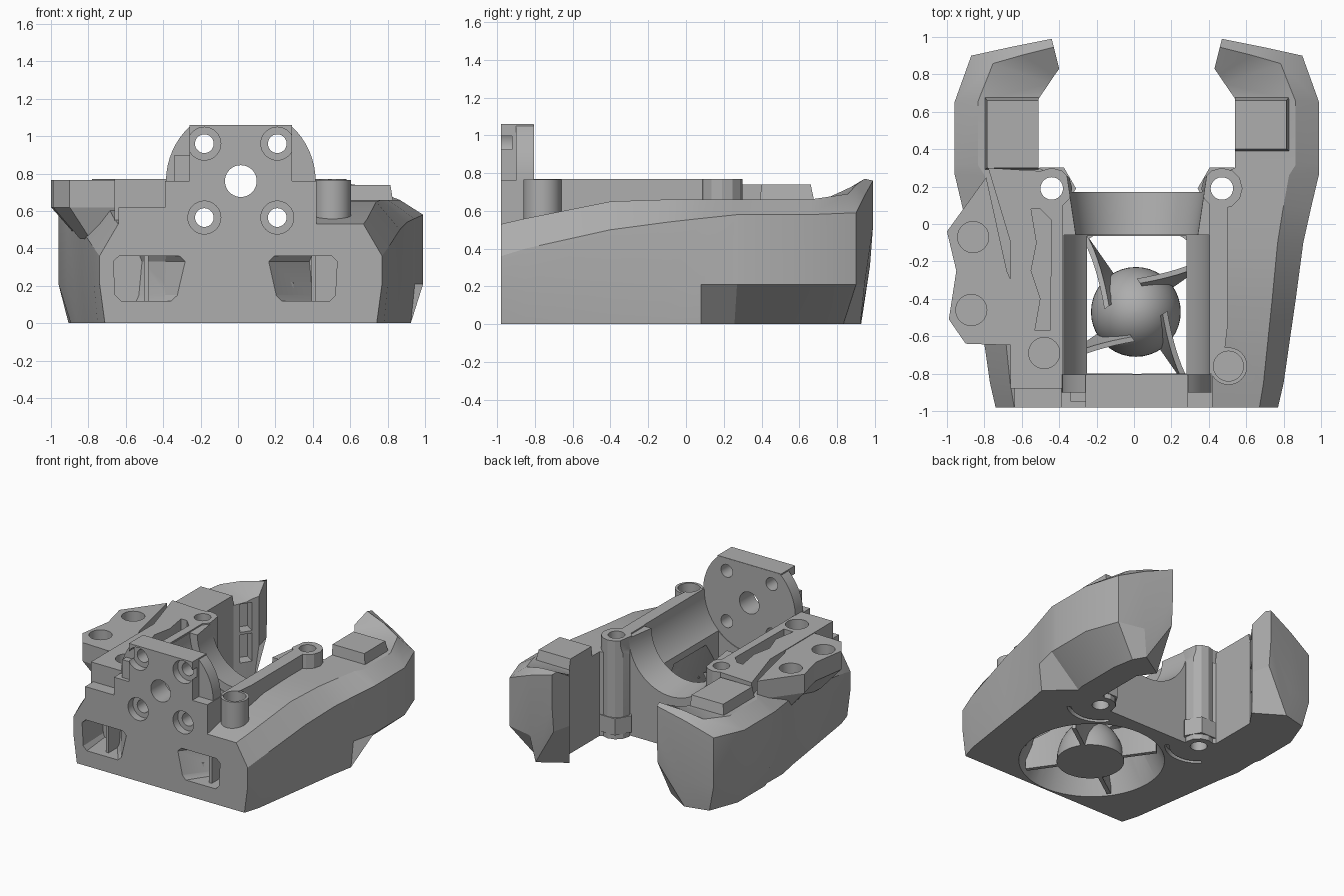
import bpy, bmesh
from math import sin, cos, pi, radians, atan2
from mathutils import Matrix, Vector

if "Cube" in bpy.data.objects:
    bpy.data.objects.remove(bpy.data.objects["Cube"])

grey = bpy.data.materials.new("plain grey")
grey.use_nodes = True
grey.diffuse_color = (0.42, 0.42, 0.42, 1)
grey.node_tree.nodes["Principled BSDF"].inputs["Base Color"].default_value = (0.42, 0.42, 0.42, 1)

CX = 0.015   # symmetry plane of the mount
parts = []
cutters = []


def finish(name, bm, cutter=False):
    bmesh.ops.recalc_face_normals(bm, faces=bm.faces)
    me = bpy.data.meshes.new(name)
    bm.to_mesh(me)
    bm.free()
    me.materials.append(grey)
    ob = bpy.data.objects.new(name, me)
    bpy.context.collection.objects.link(ob)
    ob.hide_render = cutter
    (cutters if cutter else parts).append(ob)


def loft(name, rings, cutter=False):
    """Skin a list of closed rings and cap both ends."""
    bm = bmesh.new()
    vs = [[bm.verts.new(p) for p in r] for r in rings]
    n = len(vs[0])
    for a, b in zip(vs, vs[1:]):
        for i in range(n):
            j = (i + 1) % n
            bm.faces.new((a[i], a[j], b[j], b[i]))
    bm.faces.new(vs[0])
    bm.faces.new(vs[-1])
    finish(name, bm, cutter)


def prism(name, pts, lo, hi, axis="z", cutter=False, top=None):
    """Extrude a 2D outline along z, or along y with the outline in x and z."""
    def put(p, h):
        return (p[0], p[1], h) if axis == "z" else (p[0], h, p[1])
    loft(name, [[put(p, lo) for p in pts], [put(p, hi) for p in top or pts]], cutter)


def rect(x0, x1, y0, y1):
    return [(x0, y0), (x1, y0), (x1, y1), (x0, y1)]


def circle(x, y, r, n=40):
    return [(x + r * cos(2 * pi * i / n), y + r * sin(2 * pi * i / n)) for i in range(n)]


def flip(pts, s):
    return [(CX + s * x, y) for x, y in pts]


# Central body
prism("central_body", rect(CX - .405, CX + .405, -.98, .17), 0, .76)

# Motor plate: rounded rear disc and narrower front slab
arc = [(.4 * cos(radians(a)), .76 + .4 * sin(radians(a))) for a in range(0, 49, 6)]
disc = arc + [(-x, z) for x, z in reversed(arc)] + [(-.4, .5), (.4, .5)]
prism("motor_plate", flip(disc, 1), -.9, -.805, "y")
prism("motor_plate_front", rect(CX - .275, CX + .275, .5, 1.06), -.98, -.806, "y")
prism("motor_plate_rib", rect(-.34, -.25, .5, .9), -.95, -.85, "y")

# Side shells that continue into hooked arms:
# inner xy, outer xy, bottom z, bottom width, shoulder z, top z, inner edge drop
stations = [
    (.40, -.98, .755, -.98, 0, .92, .36, .53, 0), (.40, -.85, .785, -.85, 0, .95, .40, .56, 0),
    (.40, -.40, .85, -.40, 0, .96, .50, .65, 0), (.40, -.10, .89, -.10, 0, .97, .54, .66, 0),
    (.40, .08, .93, .08, 0, .96, .56, .66, 0), (.40, .24, .975, .27, 0, .55, .58, .66, 0),
    (.525, .30, .975, .32, 0, .45, .58, .66, 0), (.525, .67, .975, .65, 0, .45, .58, .66, 0),
    (.47, .75, .885, .90, 0, .55, .59, .69, .02), (.44, .795, .68, .945, 0, .85, .68, .74, .05),
    (.415, .83, .455, .99, .31, .9, .76, .77, .07)]
for s, side in ((1, "left"), (-1, "right")):
    rings = []
    for xi, yi, xo, yo, zb, tb, zu, zt, drop in stations:
        def at(t, z):
            return (CX + s * (xi + (xo - xi) * t), yi + (yo - yi) * t, z)
        width = tb if s > 0 else max(tb, .88)
        rings.append([at(0, zb), at(width, zb), at(1, zb + .21), at(1, zu), at(.72, zt), at(0, zt - drop)])
    loft(side + "_arm", rings)

    # Raised pad on the arm
    y0 = .38 if s > 0 else .28
    prism(side + "_arm_pad", flip(rect(.525, .83, y0, .70), s), .55, .74,
          top=flip(rect(.525, .80, y0 + .02, .66), s))

    # Rear screw post with a faceted foot and gusset
    prism(side + "_rear_post", circle(CX + s * .455, .19, .11, 12), 0, .77)
    prism(side + "_post_foot", circle(CX + s * .455, .19, .13, 6), .04, .17)
    prism(side + "_post_gusset", flip([(.36, .02), (.45, .02), (.45, .29), (.37, .18)], s), 0, .66)
    prism("post_hole_cut", circle(CX + s * .455, .19, .06), -.1, .9, cutter=True)

    # Curved groove in the base around the post
    groove = [(.455 + r * cos(radians(a)), .19 + r * sin(radians(a)))
              for r, angles in ((.21, range(215, 316, 10)), (.24, range(315, 214, -10))) for a in angles]
    prism("groove_cut", flip(groove, s), -.1, .04, cutter=True)

    # Paired outlet slots in the hook face
    ang = atan2(.16, -.11 * s)
    for z0, z1 in ((.20, .42), (.44, .66)):
        rot = Matrix.Rotation(ang, 2)
        pts = [rot @ Vector(p) for p in rect(-.045, .045, -.09, .09)]
        prism("outlet_cut", [(CX + s * .47 + p.x, .75 + p.y) for p in pts], z0, z1, cutter=True)

# Left rail with its front boss
prism("left_rail", [(.40, -.8), (.47, -.8), (.50, -.55), (.50, .1), (.52, .2), (.40, .2)], .5, .77)
prism("left_front_boss", circle(.505, -.76, .1), .5, .765)
prism("left_boss_cut", circle(.505, -.76, .08), .56, .9, cutter=True)

# Right deck: long block and wing plate with a tapered underside
prism("right_deck", [(-.66, -.88), (-.38, -.88), (-.38, .2), (-.45, .28), (-.78, .3), (-.66, -.1)], .5, .77)
prism("right_front_ledge", rect(-.64, -.34, -.98, -.8), .4, .62)
wing = [(-1, -.04), (-.79, .25), (-.68, -.25), (-.615, -.4), (-.65, -.48), (-.61, -.65),
        (-.9, -.64), (-.99, -.51), (-.95, -.25)]
prism("right_wing", wing, .62, .765)
prism("right_wing_underside", [(x * .6 - .25, y * .9) for x, y in wing], .45, .621, top=wing)
for x, y in ((-.86, -.07), (-.87, -.46), (-.48, -.69)):
    prism("insert_cut", circle(x, y, .083), .63, .9, cutter=True)
prism("deck_slot_cut", [(-.55, .08), (-.5, .08), (-.44, .02), (-.45, -.57), (-.53, -.57),
                        (-.5, -.4), (-.55, -.25), (-.52, -.1)], .58, .9, cutter=True)

# Motor trough, flared collar, fan throat and plate holes
prism("trough_cut", circle(CX, .76, .39, 64), -.805, -.06, "y", True)
prism("trough_collar_cut", circle(CX, .76, .32, 64), -.1, .3, "y", True, top=circle(CX, .76, .38, 64))
prism("duct_cut", rect(CX - .265, CX + .265, -.8, -.065), .15, .6, cutter=True)
prism("fan_cone_cut", circle(CX, -.45, .52, 64), -.005, .42, cutter=True, top=circle(CX, -.45, .33, 64))
prism("shaft_hole_cut", circle(CX, .76, .085), -1.1, -.6, "y", True)
for sx in (-1, 1):
    for z in (.565, .96):
        prism("screw_hole_cut", circle(CX + sx * .195, z, .05), -1.1, -.6, "y", True)
        prism("counterbore_cut", circle(CX + sx * .195, z, .088), -1.1, -.92, "y", True)

# Front windows with clipped corners, tapering away from the fan
window = [(.16, .33), (.19, .36), (.50, .36), (.53, .33), (.52, .15), (.49, .12), (.23, .12), (.20, .15)]
mirrored = [(-x * 1.05 - .11, z) for x, z in window]
for outline, x_far in ((window, .53), (mirrored, -.67)):
    back = [(x_far + (x - x_far) * .4, z) for x, z in outline]
    prism("window_cut", outline, -.985, -.72, "y", True, top=back)


def bounds(ob):
    co = [v.co for v in ob.data.vertices]
    return [(min(c[i] for c in co), max(c[i] for c in co)) for i in range(3)]


# Cut every part that a cutter reaches, then drop the cutters
for ob in parts:
    box = bounds(ob)
    for c in cutters:
        if all(a[0] < b[1] and b[0] < a[1] for a, b in zip(box, bounds(c))):
            m = ob.modifiers.new("cut", "BOOLEAN")
            m.operation = "DIFFERENCE"
            m.solver = "EXACT"
            m.object = c
    bpy.context.view_layer.objects.active = ob
    for m in list(ob.modifiers):
        bpy.ops.object.modifier_apply(modifier=m.name)
for c in cutters:
    bpy.data.objects.remove(c)

# Upright vane inside each window
for x in (-.49, .405):
    prism("window_vane", rect(x - .012, x + .012, -.92, -.72), .1, .38)

# Fan hub dome with a flat base
hub_rings = []
for i in range(13):
    a = i / 12 * radians(88)
    r, z = .24 * cos(a), .31 * sin(a)
    hub_rings.append([(x, y, z) for x, y in circle(.01, -.47, r)])
loft("fan_hub", hub_rings)

# Swept spokes holding the hub
for k in range(4):
    d = Vector((cos(radians(35 + 90 * k)), sin(radians(35 + 90 * k))))
    side = Vector((-d.y, d.x))
    rings = []
    for i in range(9):
        t = i / 8
        c = Vector((.01, -.46)) + d * (.1 + .38 * t)
        lean = .12 * (1 - t) ** 1.5
        height = .30 - .08 * t
        ring = []
        for w, z in ((-.015, 0), (.015, 0), (lean + .015, height), (lean - .015, height)):
            p = c + side * w
            ring.append((p.x, p.y, z))
        rings.append(ring)
    loft("fan_spoke", rings)

for ob in parts:
    bpy.ops.object.select_all(action="DESELECT")
    ob.select_set(True)
    bpy.context.view_layer.objects.active = ob
    bpy.ops.object.shade_smooth_by_angle(angle=radians(25))
